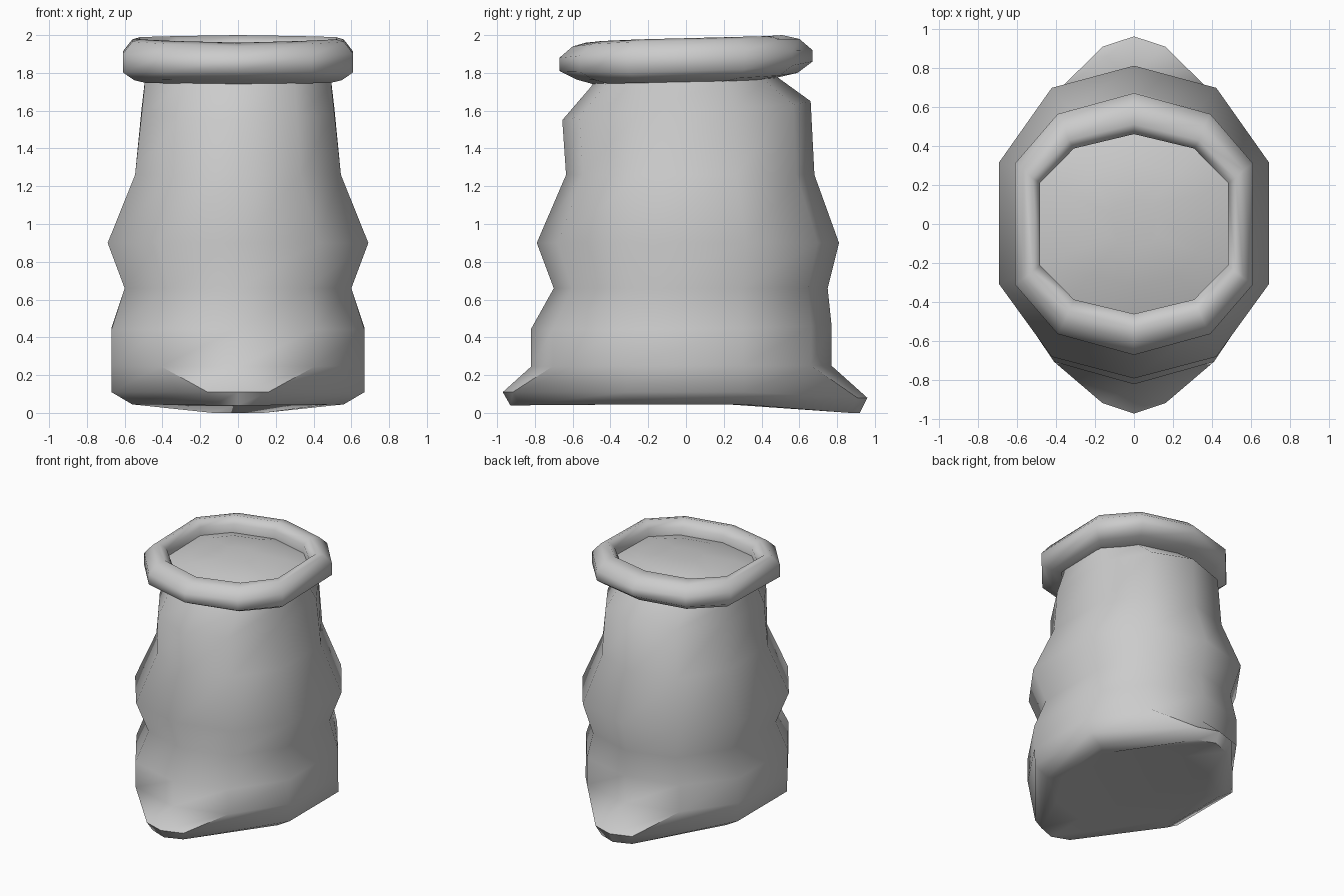
import bpy, bmesh, math

# each ring: side x, side z, front y, front z, back y, back z


def ring_points(ring, side=0.39, diag=(0.61, 0.86), tip=False):
    x, z, yf, zf, yb, zb = ring
    if tip:
        side, diag = 0.32, (0.24, 0.945)
    w = 1.0 if tip else 0.65

    def half(y, ze):
        slope = z if tip else z + (ze - z) * 0.3
        dz = z + (ze - z) * w
        return [(x, y * side, slope), (x * diag[0], y * diag[1], dz), (0, y, ze)]

    f, b = half(yf, zf), half(yb, zb)
    right = [f[2], f[1], f[0], b[0], b[1], b[2]]
    return right + [(-p[0], p[1], p[2]) for p in (b[1], b[0], f[0], f[1])]


def loft(name, rings, cap_start=False, cap_end=False, angle=60):
    bm = bmesh.new()
    loops = [[bm.verts.new(p) for p in r] for r in rings]
    for a, b in zip(loops, loops[1:]):
        n = len(a)
        for i in range(n):
            j = (i + 1) % n
            bm.faces.new((a[i], a[j], b[j], b[i]))
    if cap_start:
        bm.faces.new(loops[0][::-1])
    if cap_end:
        bm.faces.new(loops[-1])
    mesh = bpy.data.meshes.new(name)
    bm.to_mesh(mesh)
    bm.free()
    ob = bpy.data.objects.new(name, mesh)
    bpy.context.collection.objects.link(ob)
    bpy.ops.object.select_all(action='DESELECT')
    ob.select_set(True)
    bpy.context.view_layer.objects.active = ob
    bpy.ops.object.shade_smooth_by_angle(angle=math.radians(angle))
    return ob


# sack body with pulled-out bottom corners at front and back
foot = [
    ring_points((0.48, 0.045, -0.60, 0.045, 0.57, 0.045)),
    ring_points((0.56, 0.045, -0.93, 0.04, 0.92, 0.0), tip=True),
    ring_points((0.67, 0.11, -0.97, 0.11, 0.96, 0.08), tip=True),
]
body = [
    (0.67, 0.25, -0.82, 0.245, 0.77, 0.25),
    (0.67, 0.44, -0.82, 0.445, 0.77, 0.47),
    (0.60, 0.66, -0.70, 0.66, 0.75, 0.66),
    (0.69, 0.90, -0.79, 0.90, 0.81, 0.90),
    (0.545, 1.26, -0.635, 1.26, 0.68, 1.26),
    (0.51, 1.60, -0.655, 1.55, 0.66, 1.65),
    (0.495, 1.73, -0.50, 1.73, 0.48, 1.78),
    (0.49, 1.80, -0.48, 1.78, 0.46, 1.82),
]
loft("sack_body", foot + [ring_points(r) for r in body], cap_start=True)

# rolled rim around the mouth
rim = [
    (0.49, 1.75, -0.49, 1.74, 0.46, 1.77),
    (0.55, 1.76, -0.58, 1.765, 0.59, 1.80),
    (0.61, 1.80, -0.67, 1.81, 0.67, 1.86),
    (0.61, 1.91, -0.67, 1.88, 0.67, 1.92),
    (0.56, 1.975, -0.60, 1.94, 0.60, 1.98),
    (0.52, 1.985, -0.53, 1.96, 0.51, 2.00),
    (0.48, 1.94, -0.46, 1.91, 0.46, 1.95),
    (0.48, 1.85, -0.46, 1.82, 0.46, 1.86),
]
loft("rolled_rim", [ring_points(r, 0.46, (0.64, 0.84)) for r in rim], angle=80)

# slightly domed contents
fill = [
    (0.49, 1.87, -0.47, 1.85, 0.47, 1.88),
    (0.33, 1.92, -0.32, 1.90, 0.32, 1.93),
    (0.12, 1.935, -0.12, 1.93, 0.12, 1.94),
]
loft("contents", [ring_points(r, 0.46, (0.68, 0.82)) for r in fill], cap_end=True)
